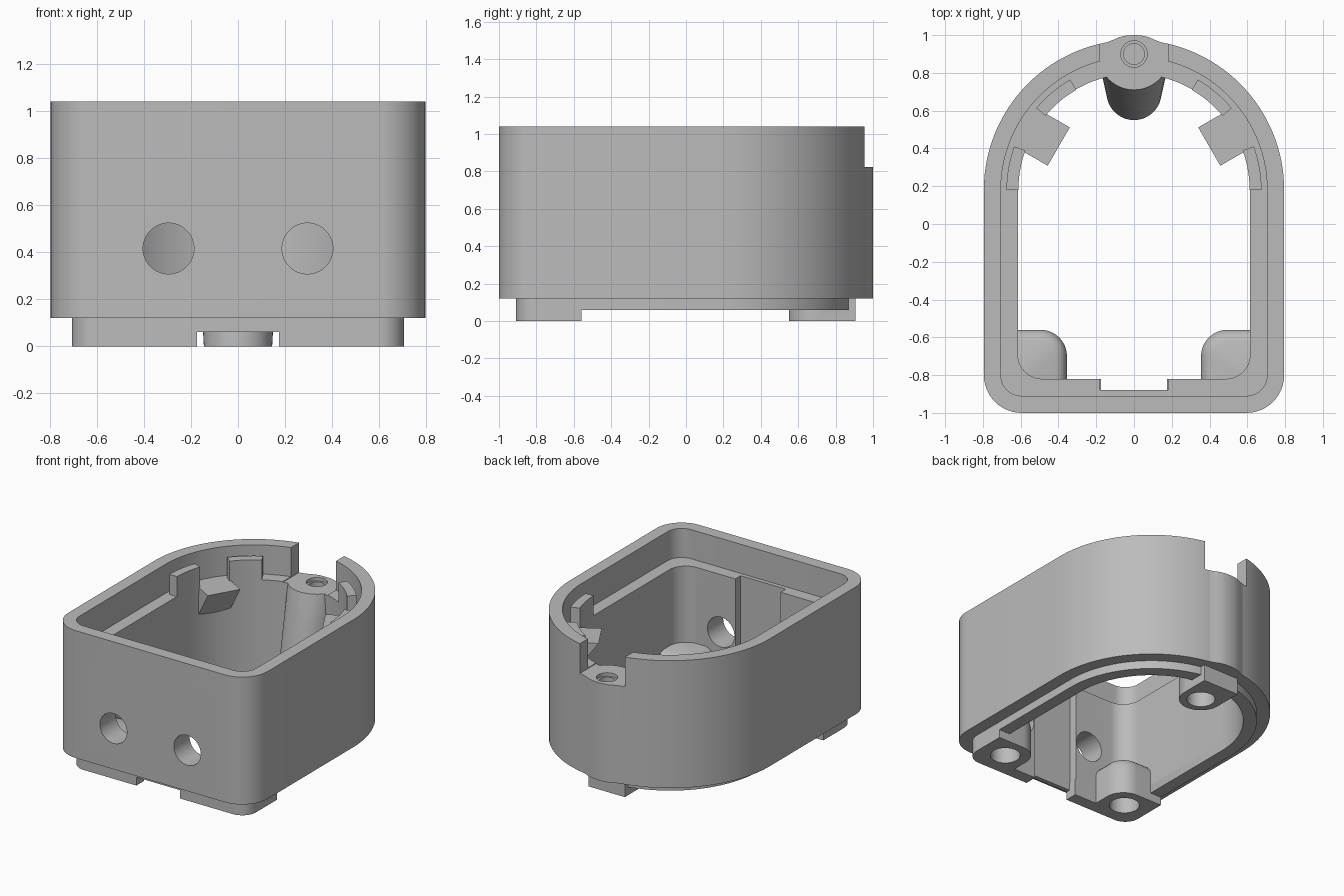
import bpy, bmesh
from math import sin, cos, radians
from mathutils import Matrix

if "Cube" in bpy.data.objects:
    bpy.data.objects.remove(bpy.data.objects["Cube"])

grey = bpy.data.materials.new("plain grey")
grey.use_nodes = True
grey.diffuse_color = (0.5, 0.5, 0.5, 1)
grey.node_tree.nodes["Principled BSDF"].inputs["Base Color"].default_value = (0.5, 0.5, 0.5, 1)

ARC_Y, HALF, FLOOR, LEDGE, TOP = 0.18, 0.795, 0.12, 0.83, 1.04


def finish(name, bm):
    bmesh.ops.recalc_face_normals(bm, faces=bm.faces)
    mesh = bpy.data.meshes.new(name)
    bm.to_mesh(mesh)
    bm.free()
    obj = bpy.data.objects.new(name, mesh)
    bpy.context.collection.objects.link(obj)
    mesh.materials.append(grey)
    return obj


def arc(cx, cy, r, a0, a1, n):
    angles = [radians(a0 + (a1 - a0) * i / n) for i in range(n + 1)]
    return [(cx + r * cos(a), cy + r * sin(a)) for a in angles]


def outline(off, rc):
    # Arched plan with a round back and two rounded front corners
    h = HALF - off
    y = -1 + off + rc
    return (arc(0, ARC_Y, h, 0, 180, 64) + arc(rc - h, y, rc, 180, 270, 12)
            + arc(h - rc, y, rc, 270, 360, 12))


def prism(name, pts, z0, z1):
    bm = bmesh.new()
    face = bm.faces.new([bm.verts.new((x, y, z0)) for x, y in pts])
    ext = bmesh.ops.extrude_face_region(bm, geom=[face])["geom"]
    bmesh.ops.translate(bm, vec=(0, 0, z1 - z0),
                        verts=[v for v in ext if isinstance(v, bmesh.types.BMVert)])
    return finish(name, bm)


def box(name, x0, x1, y0, y1, z0, z1):
    return prism(name, [(x0, y0), (x1, y0), (x1, y1), (x0, y1)], z0, z1)


def disc(name, x, y, r, z0, z1):
    return prism(name, arc(x, y, r, 0, 352.5, 47), z0, z1)


def hull(name, rings):
    bm = bmesh.new()
    for pts, z in rings:
        for x, y in pts:
            bm.verts.new((x, y, z))
    res = bmesh.ops.convex_hull(bm, input=bm.verts)
    loose = {v for v in res["geom_interior"] + res["geom_unused"]
             if isinstance(v, bmesh.types.BMVert) and not v.link_faces}
    bmesh.ops.delete(bm, geom=list(loose), context="VERTS")
    bmesh.ops.dissolve_limit(bm, angle_limit=0.01, verts=bm.verts, edges=bm.edges)
    return finish(name, bm)


def boolean(obj, others, operation="DIFFERENCE"):
    bpy.context.view_layer.objects.active = obj
    for other in others:
        mod = obj.modifiers.new("cut", "BOOLEAN")
        mod.operation, mod.object, mod.solver = operation, other, "EXACT"
        bpy.ops.object.modifier_apply(modifier=mod.name)


# Cutters
cavity = prism("cavity_cutter", outline(0.18, 0.13), -0.2, 1.3)
recess = prism("recess_cutter", outline(0.09, 0.11), LEDGE, 1.3)
slot = box("slot_cutter", -0.18, 0.18, 0.6, 1.2, 0.825, 1.3)
notch = box("notch_cutter", -0.18, 0.18, -0.88, -0.7, -0.2, 0.9)
foot_gap = box("foot_gap_cutter", -0.175, 0.175, -1.2, 0, -0.2, 0.3)
foot_back = box("foot_back_cutter", -1, 1, -0.56, 1.2, -0.2, 0.3)
corner_holes = [disc("corner_hole_cutter", s * 0.52, -0.72, 0.1, -0.1, 0.18) for s in (-1, 1)]
post_hole = disc("post_hole_cutter", 0, 0.695, 0.095, -0.1, 0.3)
screw_holes = [disc("screw_head_cutter", 0, 0.9, 0.07, 0.8, 0.9),
               disc("screw_hole_cutter", 0, 0.9, 0.055, 0.5, 0.9)]
front_holes = []
for s in (-1, 1):
    hole = disc("front_hole_cutter", 0, 0, 0.108, -0.3, 0.3)
    hole.data.transform(Matrix.Translation((s * 0.295, -0.9, 0.415))
                        @ Matrix.Rotation(radians(90), 4, "X"))
    front_holes.append(hole)
cutters = [cavity, recess, slot, notch, foot_gap, foot_back, post_hole]
cutters += corner_holes + screw_holes + front_holes

# Outer wall with stepped ledge, back slot and two front holes
body = prism("outer_wall", outline(0, 0.2), FLOOR, TOP)
boolean(body, [cavity, recess, slot, notch] + front_holes)

# Lower lip and front feet strips
lip = prism("bottom_lip", outline(0.09, 0.11), 0.06, FLOOR + 0.01)
boolean(lip, [cavity, notch, post_hole] + corner_holes)
feet = prism("front_feet", outline(0.09, 0.11), 0, FLOOR)
boolean(feet, [cavity, foot_gap, foot_back] + corner_holes)
parts = [body, lip, feet]

# Rounded screw bosses in the front corners
for side, s in (("right", -1), ("left", 1)):
    def boss_ring(inset):
        r = 0.14 - inset
        pts = arc(0.495, -0.70, r, 90, 180, 12)
        pts += [(0.355 + inset, -0.85), (0.64, -0.85), (0.64, -0.56 - inset)]
        return [(s * x, y) for x, y in pts]
    boss = hull(side + "_corner_boss", [(boss_ring(0), 0), (boss_ring(0), 0.21),
                                        (boss_ring(0.01), 0.245), (boss_ring(0.03), 0.268),
                                        (boss_ring(0.06), 0.28)])
    outer = prism("boss_trim", outline(0.09, 0.11), -0.1, 0.5)
    boolean(boss, [outer], "INTERSECT")
    boolean(boss, [corner_holes[(s + 1) // 2]])
    cutters.append(outer)
    parts.append(boss)

# Leaning back post, its foot and the outside bulge
low = arc(0, 0.695, 0.145, 0, 352.5, 47)
high = [(x, min(y, 0.92)) for x, y in arc(0, 0.9, 0.19, 0, 352.5, 47)]
post = hull("back_post", [(low, 0), (low, 0.15), (high, 0.825)])
foot = box("back_foot", -0.145, 0.145, 0.695, 0.905, 0, 0.2)
half = [(0.2, 0.948), (0.15, 0.959), (0.11, 0.975), (0.075, 0.99), (0.04, 0.998)]
bulge = prism("back_bulge", [(0.18, 0.86)] + half + [(0, 1.0)]
              + [(-x, y) for x, y in reversed(half)] + [(-0.18, 0.86)], FLOOR, 0.825)
boolean(post, [foot, bulge], "UNION")
boolean(post, [post_hole] + screw_holes)
boolean(body, screw_holes)
cutters += [foot, bulge]
parts.append(post)

# Upright tabs on the ledge and wedge supports between them
for side, base in (("right", 1), ("left", -1)):
    for label, a0, a1 in (("rear", 40, 60), ("side", 0, 20)):
        pts = arc(0, ARC_Y, 0.675, a0, a1, 8) + arc(0, ARC_Y, 0.612, a1, a0, 8)
        parts.append(prism(f"{side}_{label}_tab", [(-base * x, y) for x, y in pts], 0.78, 0.975))
    wedge = prism(side + "_wedge",
                  [(0.46, 0.83), (0.66, 0.83), (0.66, 0.56)], -0.117, 0.117)
    wedge.data.transform(Matrix.Translation((0, ARC_Y, 0))
                         @ Matrix.Rotation(radians(90 + base * 60), 4, "Z")
                         @ Matrix.Rotation(radians(90), 4, "X"))
    parts.append(wedge)

for c in cutters:
    bpy.data.objects.remove(c)

# Smooth the curved walls and keep the edges crisp
bpy.ops.object.select_all(action="DESELECT")
for p in parts:
    p.select_set(True)
bpy.context.view_layer.objects.active = body
bpy.ops.object.shade_smooth_by_angle(angle=radians(30))
